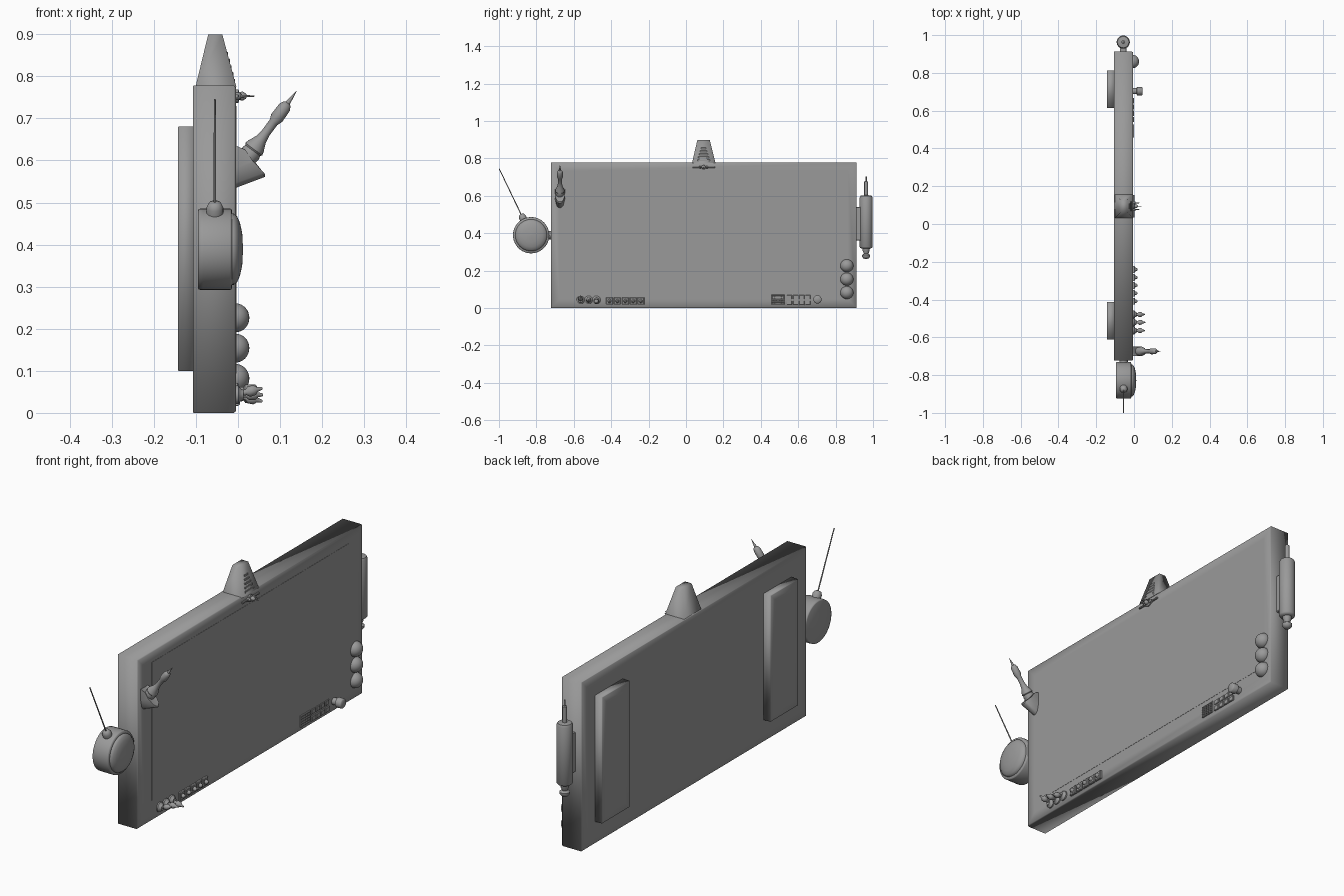
import bpy, bmesh, math
from mathutils import Vector

FRONT = -0.005   # x of the main panel's face
dark = bpy.data.materials.new("dark_grey")
dark.diffuse_color = (0.32, 0.32, 0.32, 1)


def finish(name, bm, angle=40):
    bmesh.ops.recalc_face_normals(bm, faces=bm.faces)
    me = bpy.data.meshes.new(name)
    bm.to_mesh(me)
    bm.free()
    me.materials.append(dark)
    ob = bpy.data.objects.new(name, me)
    bpy.context.collection.objects.link(ob)
    bpy.ops.object.select_all(action='DESELECT')
    ob.select_set(True)
    bpy.context.view_layer.objects.active = ob
    bpy.ops.object.shade_smooth_by_angle(angle=math.radians(angle))
    return ob


def loft(name, rings, angle=40):
    """Skin a list of closed point rings and cap both ends."""
    bm = bmesh.new()
    vs = [[bm.verts.new(p) for p in r] for r in rings]
    n = len(vs[0])
    for a, b in zip(vs, vs[1:]):
        for i in range(n):
            j = (i + 1) % n
            bm.faces.new((a[i], a[j], b[j], b[i]))
    bm.faces.new(vs[0])
    bm.faces.new(vs[-1])
    return finish(name, bm, angle)


def lathe(name, profile, origin, axis, segs=24, angle=50):
    """Turn (radius, height) pairs around an axis."""
    q = Vector(axis).to_track_quat('Z', 'Y')
    o = Vector(origin)
    rings = []
    for r, h in profile:
        r = max(r, 0.0004)
        rings.append([o + q @ Vector((r * math.cos(t), r * math.sin(t), h))
                      for t in (2 * math.pi * i / segs for i in range(segs))])
    return loft(name, rings, angle)


def yz_rect(x, y0, y1, z0, z1, inset=0.0):
    return [(x, y0 + inset, z0 + inset), (x, y1 - inset, z0 + inset),
            (x, y1 - inset, z1 - inset), (x, y0 + inset, z1 - inset)]


def plate(name, x0, x1, y0, y1, z0, z1, b=0.0):
    """Box whose far (x1) face has a chamfered rim."""
    s = 1 if x1 > x0 else -1
    rings = [yz_rect(x0, y0, y1, z0, z1), yz_rect(x1 - s * b, y0, y1, z0, z1)]
    if b:
        rings.append(yz_rect(x1, y0, y1, z0, z1, b))
    return loft(name, rings)


# Main panel: soft-shaded slab with support loops near its edges
body = (-0.723, 0.912, 0.0, 0.778)
loft("main_panel", [
    yz_rect(-0.107, *body, 0.050), yz_rect(-0.107, *body, 0.002),
    yz_rect(-0.105, *body), yz_rect(-0.010, *body),
    yz_rect(FRONT, *body, 0.004), yz_rect(FRONT, *body, 0.046)], 120)

# Screen sheet
plate("screen", -0.012, FRONT + 0.001, -0.621, 0.809, 0.094, 0.729)

# Raised back panels, soft-shaded
for y0, n in ((-0.612, "left"), (0.613, "right")):
    r = (y0, y0 + 0.2, 0.10, 0.681)
    loft("back_panel_" + n, [yz_rect(-0.10, *r), yz_rect(-0.141, *r),
                             yz_rect(-0.143, *r, 0.002), yz_rect(-0.143, *r, 0.04)], 120)

# Top housing: tapered block with a ribbed front
loft("top_housing", [
    [(-0.101, 0.032, 0.775), (-0.004, 0.032, 0.775), (-0.004, 0.158, 0.775), (-0.101, 0.158, 0.775)],
    [(-0.071, 0.061, 0.899), (-0.037, 0.061, 0.899), (-0.037, 0.127, 0.899), (-0.071, 0.127, 0.899)]], 100)
for i in range(5):
    z, w = 0.789 + i * 0.016, 0.034 - i * 0.005
    x = -0.004 - (z - 0.775) * 0.266
    plate("housing_rib_%d" % i, x - 0.015, x + 0.001, 0.094 - w, 0.094 + w, z - 0.005, z + 0.005, 0.001)

# Spiked control beneath the housing
lathe("top_control", [(0.016, 0), (0.016, 0.006), (0.009, 0.008), (0.011, 0.016), (0.006, 0.024),
                      (0.002, 0.026), (0.0015, 0.044)], (FRONT, 0.094, 0.753), (1, 0, 0), 16)
for s in (-1, 1):
    plate("top_control_wing", FRONT, 0.002, 0.094 + s * 0.038 - 0.022, 0.094 + s * 0.038 + 0.022,
          0.749, 0.757, 0.002)
    lathe("top_control_pin", [(0.008, 0), (0.008, 0.01), (0.003, 0.014), (0.002, 0.034)],
          (FRONT, 0.094 + s * 0.018, 0.753), (1, 0, 0), 12)

# Side drum with domed face, neck, and aerial
drum = (-0.095, -0.828, 0.389)
lathe("side_drum", [(0.092, 0), (0.096, 0.002), (0.097, 0.012), (0.097, 0.076), (0.095, 0.080), (0.084, 0.081)],
      drum, (1, 0, 0), 40, 70)
lathe("drum_dome", [(0.085, 0.075), (0.085, 0.085), (0.078, 0.093), (0.062, 0.100), (0.038, 0.105), (0, 0.107)],
      drum, (1, 0, 0), 40)
lathe("drum_neck", [(0.022, 0), (0.022, 0.035)], (-0.055, -0.748, 0.389), (0, 1, 0))
base, tip = Vector((-0.055, -0.867, 0.470)), Vector((-0.055, -0.999, 0.745))
lathe("aerial_socket", [(0.020, 0), (0.020, 0.020), (0.014, 0.032), (0.006, 0.035)], base, tip - base, 20)
lathe("aerial", [(0.003, 0), (0.0025, (tip - base).length)], base, tip - base, 10)

# Capsule on the opposite side, with bracket and rod
lathe("side_capsule", [(0, 0.262), (0.014, 0.264), (0.022, 0.275), (0.022, 0.283), (0.012, 0.290),
                       (0.018, 0.305), (0.020, 0.318), (0.030, 0.320), (0.035, 0.327), (0.035, 0.590),
                       (0.030, 0.600), (0.010, 0.603), (0.010, 0.675), (0.004, 0.678), (0.004, 0.703)],
      (-0.057, 0.963, 0), (0, 0, 1))
plate("capsule_bracket", -0.075, -0.040, 0.905, 0.940, 0.36, 0.54, 0.003)

# Lever: wedge foot rounded across its width, and tilted handle
ly = -0.674
foot = []
for i in range(7):
    t = -1 + i / 3
    k = 0.55 + 0.45 * math.sqrt(1 - t * t)
    foot.append([(-0.008, ly + t * 0.026, 0.637)] +
                [(x, ly + t * 0.026, 0.637 - (0.637 - z) * k)
                 for x, z in ((-0.008, 0.534), (0.064 * k, 0.561), (0.064 * k, 0.568), (0.018, 0.615))])
loft("lever_foot", foot)
lathe("lever_handle", [(0.022, 0), (0.024, 0.015), (0.022, 0.022), (0.025, 0.026), (0.023, 0.034), (0.014, 0.055),
                       (0.011, 0.075), (0.011, 0.105), (0.016, 0.118), (0.015, 0.150), (0.010, 0.160),
                       (0.006, 0.162), (0, 0.198)], (0.022, ly, 0.606), (0.118, 0.0, 0.160), 20)

# Three ball buttons
for i, z in enumerate((0.082, 0.154, 0.226)):
    bm = bmesh.new()
    bmesh.ops.create_uvsphere(bm, u_segments=28, v_segments=16, radius=0.033)
    bmesh.ops.scale(bm, verts=bm.verts, vec=(1, 1.06, 1.04))
    bmesh.ops.translate(bm, verts=bm.verts, vec=(-0.006, 0.860, z))
    finish("ball_button_%d" % i, bm)

# Pointed toggles
for i, (y, tilt) in enumerate(((-0.564, 0.25), (-0.521, 0.0), (-0.479, -0.25))):
    lathe("toggle_base_%d" % i, [(0.022, 0), (0.022, 0.006), (0.014, 0.012), (0.012, 0.018)],
          (FRONT, y, 0.043), (1, 0, 0), 20)
    lathe("toggle_%d" % i, [(0.006, 0), (0.007, 0.025), (0.013, 0.032), (0.012, 0.046), (0.006, 0.052), (0.003, 0.065)],
          (FRONT, y, 0.043), (1, 0, tilt), 16)

# Row of square buttons with nubs
for i in range(5):
    y = -0.409 + i * 0.042
    plate("square_button_%d" % i, FRONT - 0.002, 0.005, y - 0.018, y + 0.018, 0.018, 0.056, 0.003)
    lathe("button_nub_%d" % i, [(0.011, 0), (0.009, 0.012), (0.004, 0.018)], (0.0, y, 0.037), (1, 0, 0), 12)

# Grille
for i in range(5):
    plate("grille_bar", FRONT - 0.002, 0.001, 0.457, 0.527, 0.018 + i * 0.0115, 0.025 + i * 0.0115, 0.002)
    plate("grille_post", FRONT - 0.002, 0.0, 0.457 + i * 0.0157, 0.464 + i * 0.0157, 0.018, 0.071, 0.002)

# Keypad: two rows
for i in range(4):
    y = 0.539 + i * 0.033
    plate("key_low_%d" % i, FRONT - 0.002, 0.001, y, y + 0.028, 0.016, 0.038, 0.002)
    plate("key_high_%d" % i, FRONT - 0.002, -0.001, y, y + 0.028, 0.047, 0.069, 0.002)

# Dial
lathe("dial", [(0.016, 0), (0.016, 0.018), (0.022, 0.022), (0.022, 0.046), (0.018, 0.050)],
      (FRONT, 0.703, 0.046), (1, 0, 0), 24)
